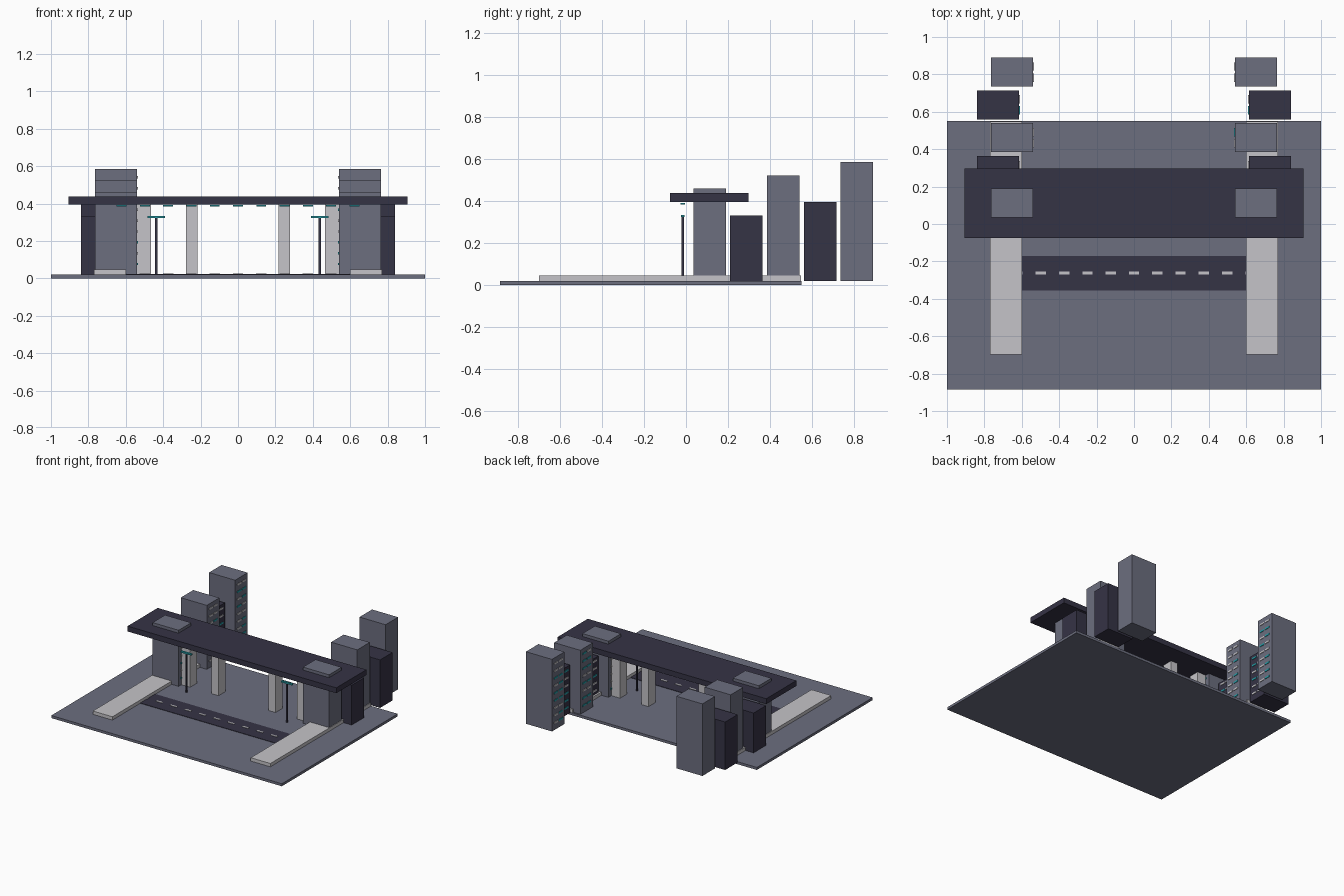
import bpy, bmesh, random
from mathutils import Matrix, Vector

if "Cube" in bpy.data.objects:
    bpy.data.objects.remove(bpy.data.objects["Cube"])

random.seed(4)


def material(name, rgb):
    m = bpy.data.materials.new(name)
    m.diffuse_color = (*rgb, 1)
    m.use_nodes = True
    m.node_tree.nodes["Principled BSDF"].inputs["Base Color"].default_value = m.diffuse_color
    return m


GREY = material("slate grey", (0.150, 0.156, 0.212))
DARK = material("dark navy", (0.036, 0.033, 0.060))
PALE = material("pale concrete", (0.558, 0.552, 0.578))
TEAL = material("teal light", (0.02, 0.35, 0.40))


def boxes(name, spans, mats, indices=None):
    """One object made of boxes, each given as (x0, x1, y0, y1, z0, z1)."""
    bm = bmesh.new()
    for i, (x0, x1, y0, y1, z0, z1) in enumerate(spans):
        mid = Vector((x0 + x1, y0 + y1, z0 + z1)) / 2
        size = Matrix.Diagonal((abs(x1 - x0), y1 - y0, z1 - z0, 1))
        made = bmesh.ops.create_cube(bm, size=1, matrix=Matrix.Translation(mid) @ size)
        for f in {f for v in made["verts"] for f in v.link_faces}:
            f.material_index = indices[i] if indices else 0
    mesh = bpy.data.meshes.new(name)
    bm.to_mesh(mesh)
    bm.free()
    for m in mats:
        mesh.materials.append(m)
    ob = bpy.data.objects.new(name, mesh)
    bpy.context.collection.objects.link(ob)
    return ob


def centred(x, y, z0, z1, w, d):
    return (x - w / 2, x + w / 2, y - d / 2, y + d / 2, z0, z1)


# Ground, road and lane dashes
boxes("ground", [(-1, 1, -0.885, 0.55, 0, 0.02)], [GREY])
boxes("road", [(-0.6, 0.6, -0.355, -0.17, 0.02, 0.023)], [DARK])
boxes("lane_dashes", [centred(i * 0.1245, -0.262, 0.023, 0.026, 0.055, 0.014)
                      for i in range(-5, 6)], [PALE])

# Elevated deck with a row of lights below its front edge
boxes("deck", [(-0.905, 0.905, -0.075, 0.298, 0.395, 0.437)], [DARK])
boxes("deck_lights", [centred(i * 0.1245, -0.016, 0.384, 0.391, 0.053, 0.022)
                      for i in range(-5, 6)], [TEAL])

# Towers: inner x, front y, top z, material
TOWERS = [(0.54, 0.035, 0.46, GREY), (0.615, 0.208, 0.332, DARK),
          (0.54, 0.384, 0.522, GREY), (0.615, 0.56, 0.396, DARK),
          (0.54, 0.735, 0.585, GREY)]

for side, label in ((-1, "left"), (1, "right")):
    # Sidewalk, columns and street lamp
    boxes(f"sidewalk_{label}", [centred(side * 0.685, -0.076, 0.02, 0.046, 0.17, 1.246)], [PALE])
    boxes(f"columns_{label}", [centred(side * 0.247, 0.112, 0.02, 0.395, 0.06, 0.085),
                               centred(side * 0.502, 0.112, 0.02, 0.395, 0.076, 0.085)], [PALE])
    boxes(f"lamp_pole_{label}", [centred(side * 0.437, -0.015, 0.02, 0.324, 0.011, 0.011)], [DARK])
    boxes(f"lamp_head_{label}", [centred(side * 0.437, -0.015, 0.323, 0.334, 0.094, 0.016)], [TEAL])

    for n, (x, y, top, mat) in enumerate(TOWERS, 1):
        boxes(f"tower_{label}_{n}",
              [centred(side * (x + 0.1125), y + 0.0775, 0.02, top, 0.226, 0.155)], [mat])
        # Window plates on the side facing the middle
        plates, colours = [], []
        z = 0.07
        while z < top - 0.03:
            for dy in (0.048, 0.107):
                plates.append(centred(side * (x - 0.002), y + dy, z, z + 0.013, 0.005, 0.045))
                colours.append(1 if random.random() < 0.35 else 0)
            z += 0.058
        boxes(f"windows_{label}_{n}", plates, [PALE, TEAL], colours)
